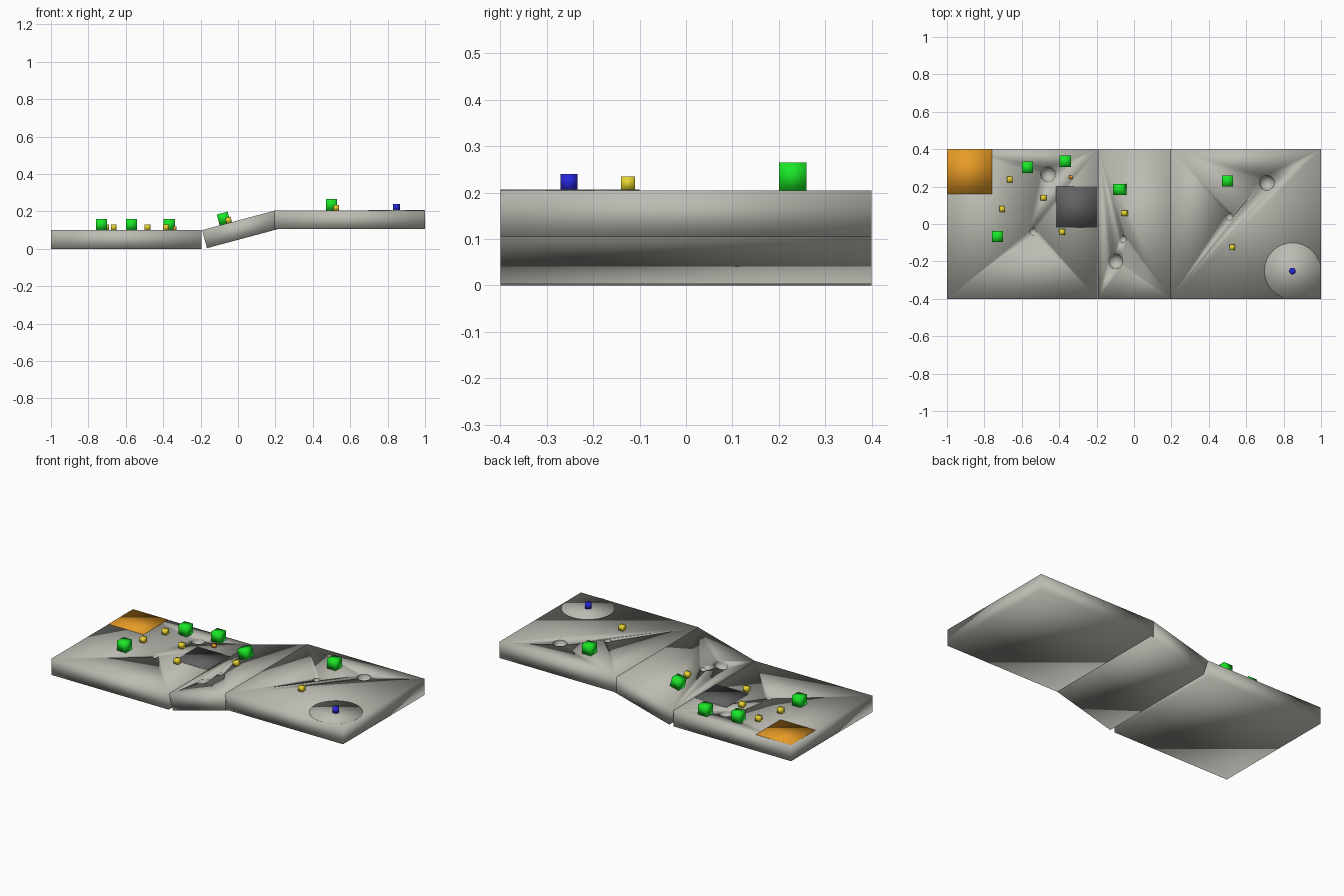
import bpy
from math import radians, sin, cos
from mathutils import Vector

if "Cube" in bpy.data.objects:
    bpy.data.objects.remove(bpy.data.objects["Cube"])

T = 0.10                     # slab thickness
LOW, HIGH = 0.10, 0.205      # top heights of the two floors
TILT = radians(15)
RAMP_START = Vector((-0.192, 0, LOW))


def material(name, rgb):
    m = bpy.data.materials.new(name)
    m.diffuse_color = (*rgb, 1)
    m.use_nodes = True
    m.node_tree.nodes["Principled BSDF"].inputs["Base Color"].default_value = m.diffuse_color
    return m


STONE = material("stone", (0.50, 0.50, 0.45))
GREEN = material("green", (0.01, 0.80, 0.02))
YELLOW = material("yellow", (0.80, 0.65, 0.03))
ORANGE = material("orange", (0.80, 0.33, 0.02))
BLACK = material("black", (0.12, 0.12, 0.12))
BLUE = material("blue", (0.02, 0.02, 0.70))


def finish(name, mat):
    ob = bpy.context.object
    ob.name = name
    bpy.ops.object.shade_smooth()
    ob.data.materials.append(mat)
    return ob


def box(name, loc, size, mat, tilt=0):
    bpy.ops.mesh.primitive_cube_add(size=1, location=loc, rotation=(0, -tilt, 0))
    bpy.context.object.scale = size
    bpy.ops.object.transform_apply(location=False, rotation=False, scale=True)
    return finish(name, mat)


def disc(name, loc, r, h, mat):
    bpy.ops.mesh.primitive_cylinder_add(vertices=32, radius=r, depth=h, location=loc)
    return finish(name, mat)


def on_ramp(x, y, lift):
    """Point lifted off the ramp surface above base position x, y."""
    z = LOW + (x - RAMP_START.x) * sin(TILT) / cos(TILT)
    return Vector((x - lift * sin(TILT), y, z + lift * cos(TILT)))


def crater(slab, loc, r):
    """Round hollow cut into a slab."""
    bpy.ops.mesh.primitive_uv_sphere_add(segments=32, ring_count=16, radius=r, location=loc)
    cutter = finish("cutter", STONE)
    cutter.hide_render = True
    mod = slab.modifiers.new("crater", 'BOOLEAN')
    mod.operation, mod.solver, mod.object = 'DIFFERENCE', 'EXACT', cutter
    bpy.context.view_layer.objects.active = slab
    bpy.ops.object.modifier_apply(modifier=mod.name)
    bpy.data.objects.remove(cutter, do_unlink=True)


# Floors and ramp
lower = box("lower_floor", (-0.5975, 0, LOW - T / 2), (0.805, 0.8, T), STONE)
upper = box("upper_floor", (0.5975, 0, HIGH - T / 2), (0.805, 0.8, T), STONE)
ramp = box("ramp", on_ramp(RAMP_START.x + 0.2 * cos(TILT), 0, -T / 2), (0.4, 0.8, T), STONE, TILT)

# Large and small craters
crater(lower, (-0.46, 0.265, LOW), 0.04)
crater(lower, (-0.54, -0.04, LOW), 0.02)
crater(ramp, on_ramp(-0.10, -0.20, 0), 0.04)
crater(ramp, on_ramp(-0.06, -0.08, 0), 0.02)
crater(upper, (0.71, 0.22, HIGH), 0.04)
crater(upper, (0.51, 0.04, HIGH), 0.02)

# Thin floor markings
box("start_pad", (-0.88, 0.28, LOW), (0.24, 0.24, 0.003), ORANGE)
box("dark_pad", (-0.306, 0.09, LOW), (0.222, 0.22, 0.003), BLACK)
disc("goal_disc", (0.847, -0.25, HIGH), 0.15, 0.004, STONE)


# Loose blocks: large green and small yellow
def blocks(name, size, mat, spots):
    for x, y, where in spots:
        if where == "ramp":
            box(name, on_ramp(x, y, size / 2), (size,) * 3, mat, TILT)
        else:
            z = LOW if where == "low" else HIGH
            box(name, (x, y, z + size / 2), (size,) * 3, mat)


blocks("green_block", 0.06, GREEN, [
    (-0.73, -0.067, "low"), (-0.57, 0.303, "low"), (-0.368, 0.335, "low"),
    (-0.069, 0.185, "ramp"), (0.50, 0.23, "high")])
blocks("yellow_block", 0.03, YELLOW, [
    (-0.665, 0.238, "low"), (-0.705, 0.08, "low"), (-0.484, 0.14, "low"),
    (-0.385, -0.043, "low"), (-0.047, 0.058, "ramp"), (0.525, -0.125, "high")])
blocks("orange_block", 0.02, ORANGE, [(-0.338, 0.25, "low")])

# Goal peg
disc("goal_peg", (0.847, -0.252, HIGH + 0.0175), 0.018, 0.035, BLUE)
